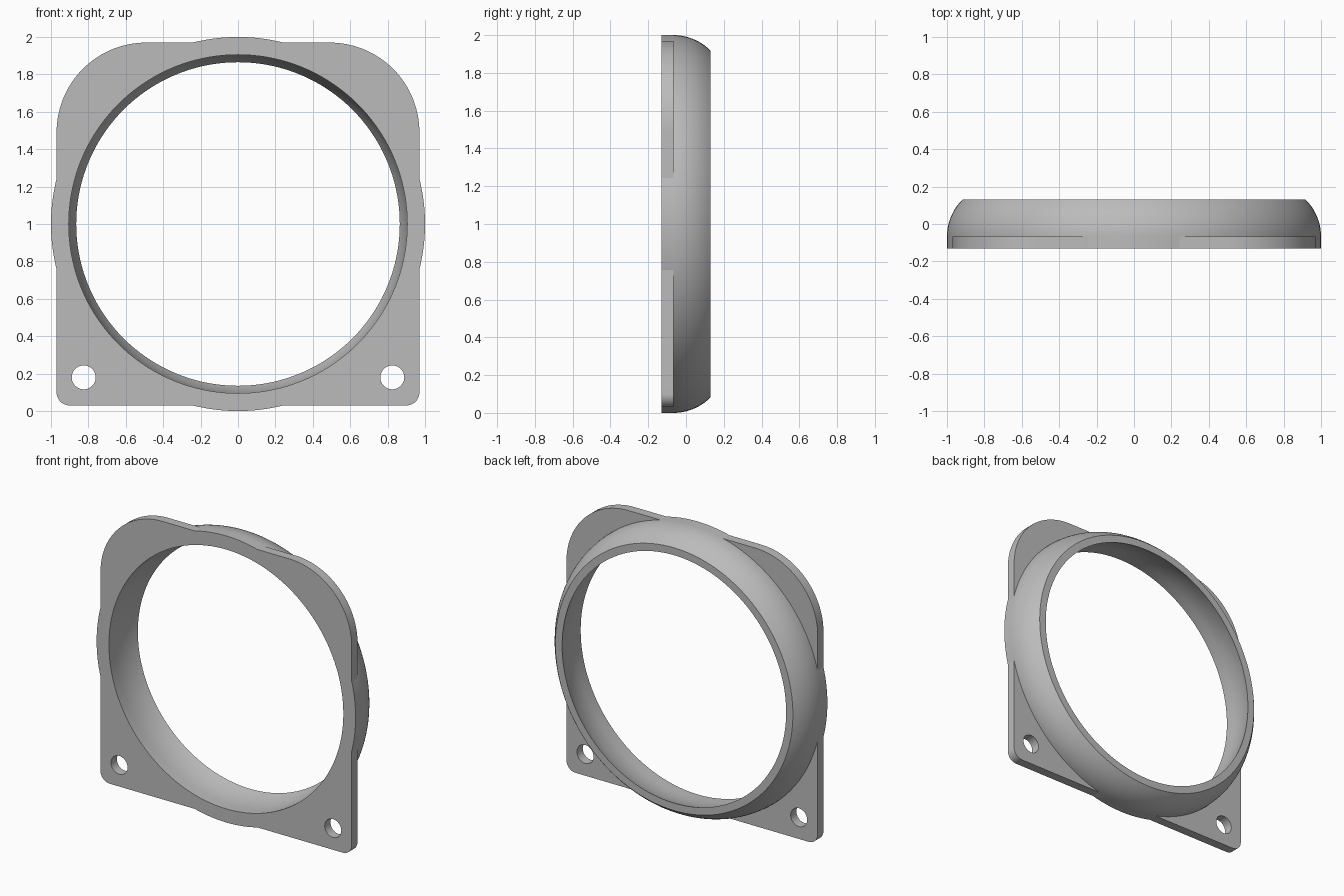
import bpy, bmesh
from math import cos, sin, pi, acos, sqrt
from mathutils import Matrix

cube = bpy.data.objects.get("Cube")
if cube:
    bpy.data.objects.remove(cube)

SEGS = 144          # facets around the ring
HALF = 0.97         # half width of the square plate
FRONT, STEP, BACK = -0.131, -0.067, 0.131
CENTRE_Z = 1.0

grey = bpy.data.materials.new("plain grey")
grey.use_nodes = True
colour = (0.5, 0.5, 0.5, 1)
grey.diffuse_color = colour
grey.node_tree.nodes["Principled BSDF"].inputs["Base Color"].default_value = colour


def finish(obj):
    obj.data.materials.clear()
    obj.data.materials.append(grey)
    bpy.ops.object.select_all(action="DESELECT")
    obj.select_set(True)
    bpy.context.view_layer.objects.active = obj
    bpy.ops.object.shade_smooth_by_angle(angle=pi / 6)


def arc(cx, cy, r, start, end, steps):
    angles = [start + (end - start) * i / steps for i in range(steps + 1)]
    return [(cx + r * cos(a), cy + r * sin(a)) for a in angles]


def inward_curve(radius, drop, steps=12):
    """Wall profile: straight at the front, then bending inward to the back."""
    length = BACK - STEP
    r = (length ** 2 + drop ** 2) / (2 * drop)
    pts = [(radius, FRONT)]
    for i in range(steps + 1):
        d = length * i / steps
        pts.append((radius - r + sqrt(r * r - d * d), STEP + d))
    return pts


# Ring: closed wall profile revolved about the y axis
profile = inward_curve(1.0, 0.083) + inward_curve(0.905, 0.04)[::-1]
bm = bmesh.new()
loops = []
for i in range(SEGS):
    a = 2 * pi * i / SEGS
    loops.append([bm.verts.new((r * cos(a), y, CENTRE_Z + r * sin(a))) for r, y in profile])
for i, loop in enumerate(loops):
    following = loops[(i + 1) % SEGS]
    for j in range(len(profile)):
        k = (j + 1) % len(profile)
        bm.faces.new((loop[j], loop[k], following[k], following[j]))
bmesh.ops.recalc_face_normals(bm, faces=bm.faces)
mesh = bpy.data.meshes.new("curved_ring")
bm.to_mesh(mesh)
bm.free()
ring = bpy.data.objects.new("curved_ring", mesh)
bpy.context.collection.objects.link(ring)
finish(ring)


# Corner flanges: filled outlines between the rounded square and the ring
def corner_outline(fillet):
    c = HALF - fillet
    a0 = acos(HALF)
    step = 2 * pi / SEGS
    pts = arc(c, c, fillet, 0, pi / 2, 24)
    pts.append((sin(a0), HALF))
    inner = [i * step for i in range(SEGS // 4, 0, -1) if a0 < i * step < pi / 2 - a0]
    pts += [(cos(a), sin(a)) for a in inner]
    pts.append((HALF, sin(a0)))
    return pts


def make_flange(name, sx, sz, fillet, hole):
    curve = bpy.data.curves.new(name, "CURVE")
    curve.dimensions = "2D"
    curve.fill_mode = "BOTH"
    curve.extrude = (STEP - FRONT) / 2
    outlines = [corner_outline(fillet)]
    if hole:
        outlines.append(arc(0.825, 0.82, 0.064, 0, 2 * pi, 40)[:-1])
    for pts in outlines:
        spline = curve.splines.new("POLY")
        spline.points.add(len(pts) - 1)
        for point, (x, z) in zip(spline.points, pts):
            point.co = (sx * x, sz * z, 0, 1)
        spline.use_cyclic_u = True
    source = bpy.data.objects.new(name + "_outline", curve)
    bpy.context.collection.objects.link(source)
    bpy.context.view_layer.update()
    evaluated = source.evaluated_get(bpy.context.evaluated_depsgraph_get())
    flat = bpy.data.meshes.new_from_object(evaluated)
    bpy.data.objects.remove(source)

    # Weld the caps to the walls and stand the plate upright
    bm = bmesh.new()
    bm.from_mesh(flat)
    bmesh.ops.remove_doubles(bm, verts=bm.verts, dist=0.0001)
    upright = Matrix.Translation((0, (FRONT + STEP) / 2, CENTRE_Z)) @ Matrix.Rotation(pi / 2, 4, "X")
    bm.transform(upright)
    bmesh.ops.recalc_face_normals(bm, faces=bm.faces)
    bm.to_mesh(flat)
    bm.free()
    obj = bpy.data.objects.new(name, flat)
    bpy.context.collection.objects.link(obj)
    finish(obj)


for side, sx in (("left", 1), ("right", -1)):
    make_flange("upper_flange_" + side, sx, 1, 0.48, False)
    make_flange("lower_flange_" + side, sx, -1, 0.07, True)
